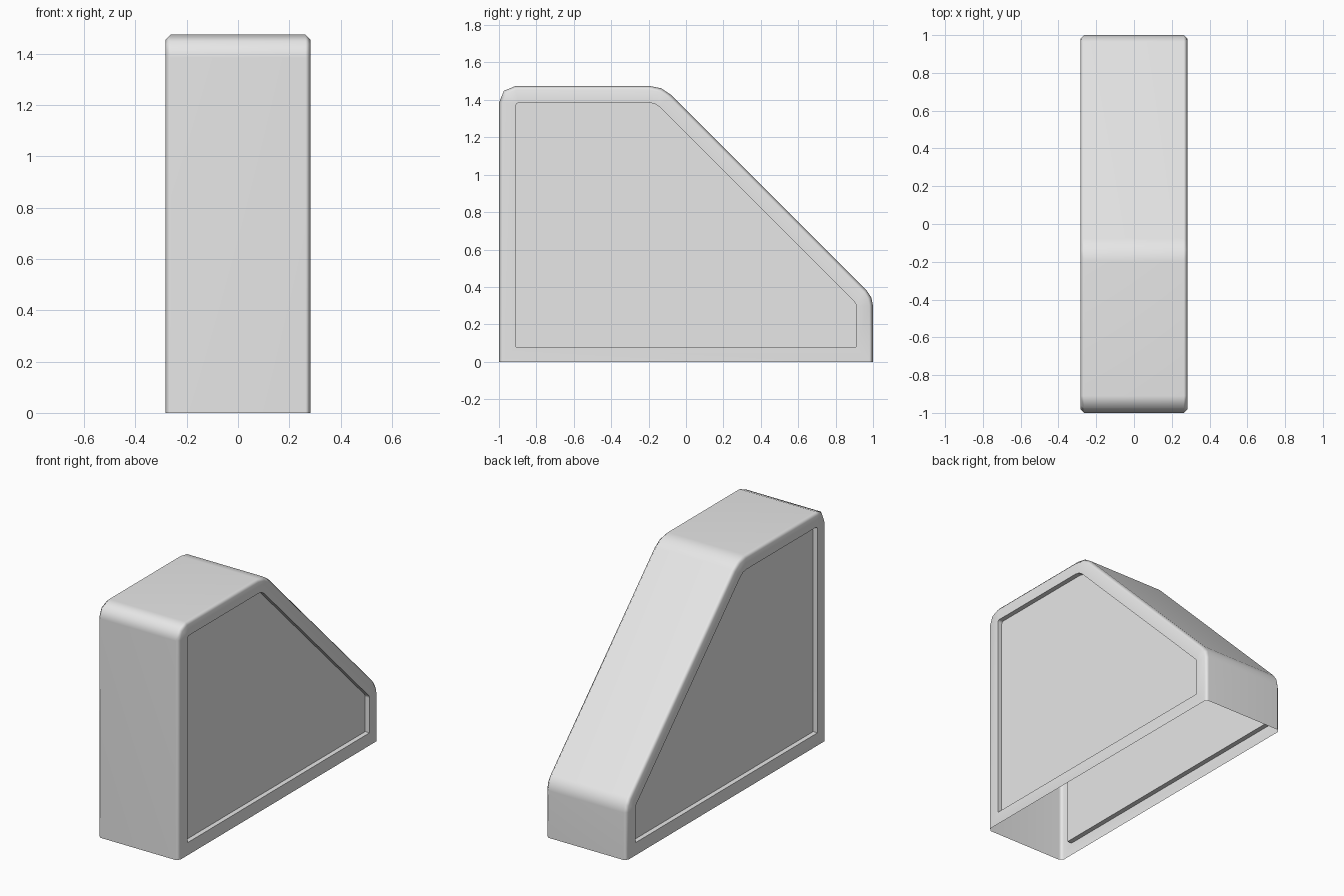
import bpy
import bmesh
import math
from mathutils import Vector

cube = bpy.data.objects.get("Cube")
if cube:
    bpy.data.objects.remove(cube, do_unlink=True)

HALF_WIDTH = 0.283
HEIGHT = 1.475
SLOPE = 1.348          # the sloped face lies on y + z = SLOPE
CHAMFER = 0.02
RECESS = 0.03

grey = bpy.data.materials.new("light grey")
grey.use_nodes = True
grey.diffuse_color = (0.8, 0.8, 0.8, 1)
grey.node_tree.nodes["Principled BSDF"].inputs["Base Color"].default_value = (0.8, 0.8, 0.8, 1)


def fillet(before, corner, after, radius):
    """Two-segment rounded corner."""
    d1 = (before - corner).normalized()
    d2 = (after - corner).normalized()
    half_turn = (math.pi - d1.angle(d2)) / 2
    t = radius * math.tan(half_turn)
    rise = radius / math.cos(half_turn) - radius
    return [corner + d1 * t, corner + (d1 + d2).normalized() * rise, corner + d2 * t]


def profile(margin, floor):
    """Side outline (y, z), moved inward by margin, with its base at floor."""
    top = HEIGHT - margin
    s = SLOPE - margin * math.sqrt(2)
    end = 1 - margin
    p = [Vector(c) for c in ((-end, floor), (-end, top), (s - top, top),
                             (end, s - end), (end, floor))]
    points = [p[0]]
    for i, radius in ((1, 0.09), (2, 0.17), (3, 0.12)):
        points += fillet(p[i - 1], p[i], p[i + 1], max(radius - margin, 0.015))
    return points + [p[4]]


bm = bmesh.new()


def ring(points, x):
    return [bm.verts.new((x, p.x, p.y)) for p in points]


def bridge(a, b, closed):
    n = len(a)
    for i in range(n if closed else n - 1):
        j = (i + 1) % n
        bm.faces.new((a[i], a[j], b[j], b[i]))


# Side walls: chamfered rim, flat border and recessed panel
rims = []
for side in (-1, 1):
    rim = ring(profile(0, 0), side * (HALF_WIDTH - CHAMFER))
    border = ring(profile(CHAMFER, 0), side * HALF_WIDTH)
    panel_edge = ring(profile(0.09, 0.08), side * HALF_WIDTH)
    panel = ring(profile(0.09, 0.08), side * (HALF_WIDTH - RECESS))
    bridge(rim, border, False)
    bridge(border, panel_edge, True)
    bridge(panel_edge, panel, True)
    bm.faces.new(panel)
    rims.append(rim)

# Front, top, slope and back skin; the underside stays open
bridge(rims[0], rims[1], False)
bmesh.ops.recalc_face_normals(bm, faces=bm.faces)

mesh = bpy.data.meshes.new("housing_shell")
bm.to_mesh(mesh)
bm.free()
mesh.materials.append(grey)
shell = bpy.data.objects.new("housing_shell", mesh)
bpy.context.collection.objects.link(shell)

# Soft corners with flat large faces
bpy.ops.object.select_all(action='DESELECT')
shell.select_set(True)
bpy.context.view_layer.objects.active = shell
bpy.ops.object.shade_smooth_by_angle(angle=math.radians(50))
weighted = shell.modifiers.new("weighted_normals", 'WEIGHTED_NORMAL')
weighted.keep_sharp = True
